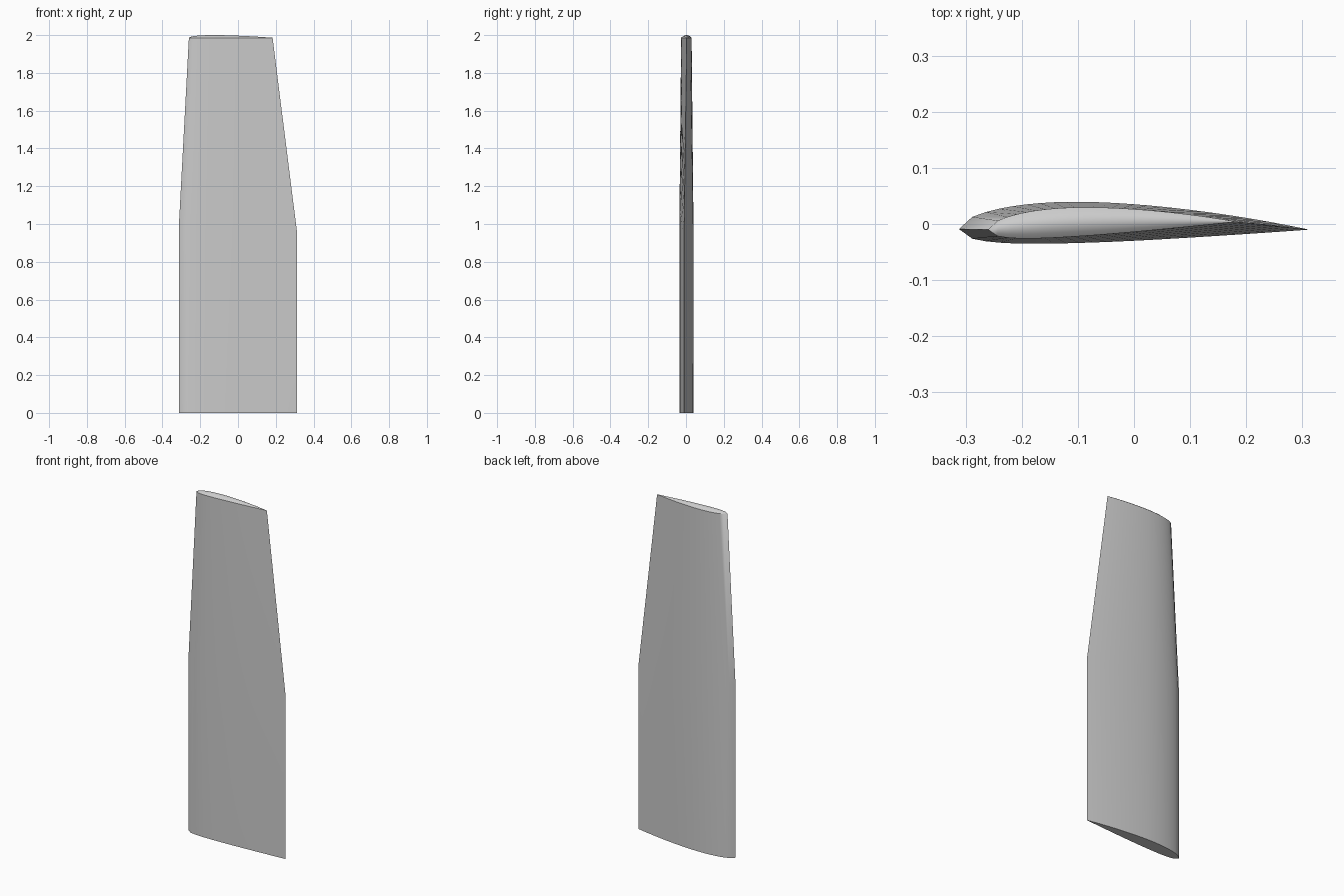
import bpy, bmesh, math
from mathutils import Vector

cube = bpy.data.objects.get("Cube")
if cube:
    bpy.data.objects.remove(cube)

STEPS = 26          # chordwise divisions
CAP_ROWS = 6        # divisions across the rounded tip
CAMBER, CAMBER_POS, THICK = 0.02, 0.4, 0.118


def half_thickness(s):
    return 5 * THICK * (0.2969 * math.sqrt(s) - 0.126 * s - 0.3516 * s**2
                        + 0.2843 * s**3 - 0.1036 * s**4)


def camber(s):
    p = CAMBER_POS
    if s < p:
        return CAMBER / p**2 * (2 * p * s - s * s)
    return CAMBER / (1 - p)**2 * (1 - 2 * p + 2 * p * s - s * s)


def section_point(section, s, side):
    """Point of a wing section; side runs from -1 (lower) to 1 (upper)."""
    lead, trail = Vector(section[0]), Vector(section[1])
    chord = (trail - lead).length
    offset = chord * (camber(s) + side * half_thickness(s))
    return lead.lerp(trail, s) + Vector((0, offset, 0))


# Leading and trailing edge points of root, break and tip sections
root = ((-0.312, -0.009, 0), (0.312, -0.01, 0))
middle = ((-0.312, -0.009, 1.01), (0.312, -0.01, 0.96))
tip = ((-0.26, -0.01, 1.986), (0.183, 0.004, 1.986))

bm = bmesh.new()
stations = [i / STEPS for i in range(STEPS + 1)]
path = [(s, 1) for s in stations[:-1]] + [(s, -1) for s in stations[:0:-1]]

# Skin lofted through the three sections
rings = [[bm.verts.new(section_point(sec, s, side)) for s, side in path]
         for sec in (root, middle, tip)]
for low, high in zip(rings, rings[1:]):
    for i in range(len(path)):
        j = (i + 1) % len(path)
        bm.faces.new((low[i], low[j], high[j], high[i]))

# Flat root cap
bm.faces.new(rings[0])

# Gently domed tip cap, highest where the section is thickest
peak = max(half_thickness(s) for s in stations)
rows = []
for s in stations:
    row = []
    for k in range(CAP_ROWS + 1):
        side = 2 * k / CAP_ROWS - 1
        p = section_point(tip, s, side)
        p.z += 0.014 * half_thickness(s) / peak * (1 - side * side)
        row.append(bm.verts.new(p))
    rows.append(row)
for a, b in zip(rows, rows[1:]):
    for k in range(CAP_ROWS):
        bm.faces.new((a[k], b[k], b[k + 1], a[k + 1]))

bmesh.ops.remove_doubles(bm, verts=bm.verts, dist=0.00005)
bmesh.ops.recalc_face_normals(bm, faces=bm.faces)

mesh = bpy.data.meshes.new("wing_panel")
bm.to_mesh(mesh)
bm.free()
wing = bpy.data.objects.new("wing_panel", mesh)
bpy.context.collection.objects.link(wing)

# Plain grey finish
grey = bpy.data.materials.new("light_grey")
grey.use_nodes = True
colour = (0.6, 0.6, 0.6, 1)
grey.diffuse_color = colour
grey.node_tree.nodes["Principled BSDF"].inputs["Base Color"].default_value = colour
mesh.materials.append(grey)

bpy.ops.object.select_all(action="DESELECT")
wing.select_set(True)
bpy.context.view_layer.objects.active = wing
bpy.ops.object.shade_smooth_by_angle(angle=math.radians(40))
